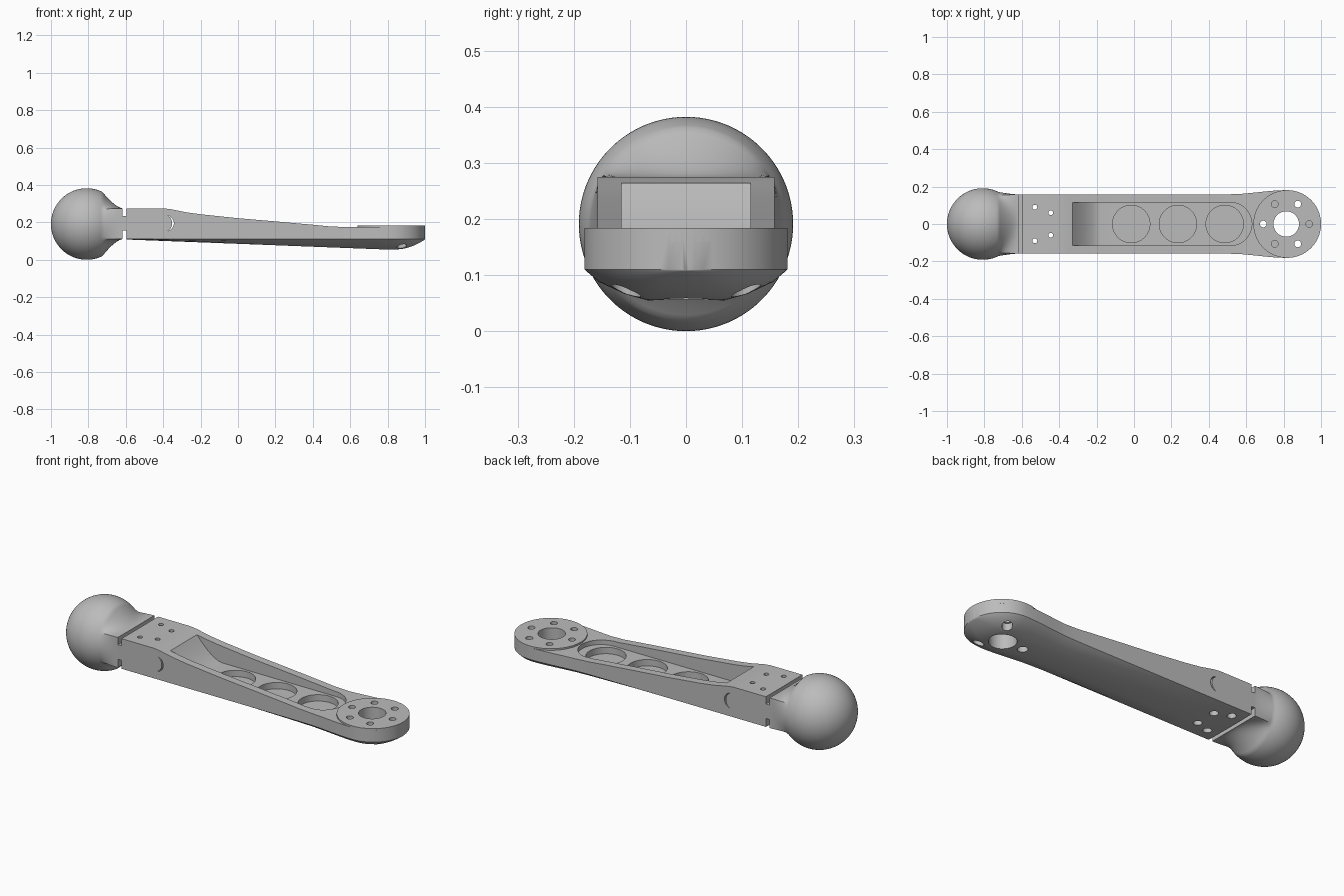
import bpy, bmesh
from math import sin, cos, pi, sqrt, atan2, radians

cube = bpy.data.objects.get("Cube")
if cube:
    bpy.data.objects.remove(cube, do_unlink=True)

grey = bpy.data.materials.new("matte_grey")
grey.use_nodes = True
COLOUR = (0.5, 0.5, 0.5, 1)
grey.diffuse_color = COLOUR
grey.node_tree.nodes["Principled BSDF"].inputs["Base Color"].default_value = COLOUR


def loft(name, rings):
    """Skin a list of closed rings and cap both ends."""
    bm = bmesh.new()
    loops = [[bm.verts.new(p) for p in ring] for ring in rings]
    n = len(loops[0])
    for a, b in zip(loops, loops[1:]):
        for i in range(n):
            j = (i + 1) % n
            bm.faces.new((a[i], a[j], b[j], b[i]))
    bm.faces.new(loops[0])
    bm.faces.new(loops[-1])
    bmesh.ops.recalc_face_normals(bm, faces=bm.faces)
    mesh = bpy.data.meshes.new(name)
    bm.to_mesh(mesh)
    bm.free()
    mesh.materials.append(grey)
    obj = bpy.data.objects.new(name, mesh)
    bpy.context.collection.objects.link(obj)
    return obj


def rod(name, x, y, r, z0, z1, n=32):
    ring = [(x + r * cos(2 * pi * i / n), y + r * sin(2 * pi * i / n)) for i in range(n)]
    return loft(name, [[(px, py, z) for px, py in ring] for z in (z0, z1)])


def extrude_y(name, profile, half):
    return loft(name, [[(x, y, z) for x, z in profile] for y in (-half, half)])


def select(obj):
    bpy.ops.object.select_all(action='DESELECT')
    obj.select_set(True)
    bpy.context.view_layer.objects.active = obj


def cut(targets, cutter):
    """Subtract the cutter from each target, then discard it."""
    cutter.hide_render = True
    for t in targets:
        mod = t.modifiers.new("cut", 'BOOLEAN')
        mod.operation, mod.solver, mod.object = 'DIFFERENCE', 'EXACT', cutter
        select(t)
        bpy.ops.object.modifier_apply(modifier=mod.name)
    bpy.data.objects.remove(cutter, do_unlink=True)


def ease(t):
    t = min(max(t, 0), 1)
    return t * t * (3 - 2 * t)


HEAD_X, HEAD_R = 0.819, 0.181
START, HALF_W, SIDE_Z = -0.595, 0.158, 0.11

# Arm body: cross-sections along x, with a belly that deepens towards the head
TOP = [(START, .275), (-.4, .275), (-.36, .27), (-.28, .254), (-.2, .243), (0, .222),
       (.2, .205), (.4, .187), (.48, .179), (.56, .175), (2, .175)]


def top_z(x):
    for (x0, z0), (x1, z1) in zip(TOP, TOP[1:]):
        if x <= x1:
            return z0 + (z1 - z0) * (x - x0) / (x1 - x0)


def section(x):
    if x < HEAD_X:
        w = HALF_W + (HEAD_R - HALF_W) * ease((x - .5) / (HEAD_X - .5))
    else:
        w = sqrt(HEAD_R ** 2 - (x - HEAD_X) ** 2)
    depth = .002 + .053 * min((x - START) / (.78 - START), 1)
    if x > .84:
        depth *= 1 - .97 * ((x - .84) / .16) ** 2
    half = [(1, 0), (.86, .4), (.6, .8), (.38, 1)]
    pts = [(w, top_z(x))] + [(w * f, SIDE_Z - depth * d) for f, d in half]
    return [(x, y, z) for y, z in pts] + [(x, -y, z) for y, z in reversed(pts)]


stations = [p[0] for p in TOP[:-1]] + [.56 + .037 * i for i in range(1, 7)]
stations += [HEAD_X + HEAD_R * sin(radians(a)) for a in range(0, 86, 5)]
stations.append(HEAD_X + HEAD_R * sin(radians(88)))
body = loft("arm_body", [section(x) for x in stations])

# Long pocket with a curved ramp at the deep end and a round far end
FLOOR, POCKET_W, END = .15, .115, .515
ramp = [(-.33 + .15 * i / 8, FLOOR + .115 * (1 - i / 8) ** 1.6) for i in range(9)]
pocket = [(-.33, .4)] + ramp + [(END, FLOOR), (END, .4)]
cut([body], extrude_y("pocket_cutter", pocket, POCKET_W))
cut([body], rod("pocket_end_cutter", END, 0, POCKET_W, FLOOR, .4, 64))
for x in (-.015, .235, .485):
    cut([body], rod("recess_cutter", x, 0, .1, .115, .4, 64))

# Crescent slits through the sides
arc = [radians(-75 + 150 * i / 16) for i in range(17)]
crescent = [(-.385 + .042 * cos(a), .195 + .042 * sin(a)) for a in arc]
crescent += [(-.385 + .033 * cos(a), .195 + .041 * sin(a)) for a in reversed(arc[1:-1])]
cut([body], extrude_y("slit_cutter", crescent, .3))

# Raised hub disc on the head
disc = rod("hub_disc", HEAD_X, 0, HEAD_R, .16, .184, 96)
head = [body, disc]
cut(head, rod("hub_hole_cutter", HEAD_X - .005, 0, .068, -.1, .4, 64))
for k in range(6):
    a = k * pi / 3
    x, y = HEAD_X - .005 + .123 * cos(a), .123 * sin(a)
    through = k % 2 == 1
    cut(head, rod("bolt_cutter", x, y, .018, -.1 if through else .14, .4))
    if through:
        cut([body], rod("bolt_sink_cutter", x, y, .026, -.1, .1))

# Screw holes near the ball end, widened underneath
for side in (-1, 1):
    for x, y in ((-.53, .09), (-.445, .06)):
        cut([body], rod("screw_cutter", x, side * y, .013, -.1, .4, 24))
        cut([body], rod("screw_sink_cutter", x, side * y, .022, -.1, .15, 24))

# Ball whose neck blends from a circle into the arm's rectangle
BALL_X, BALL_R, BALL_Z = -.809, .191, .191
NECK0, NECK1, HALF_H = -.725, -.618, .0825
corner = atan2(HALF_H, HALF_W)
knots = [-corner, corner, pi - corner, pi + corner, 2 * pi - corner]
angles = []
for i, (a0, a1) in enumerate(zip(knots, knots[1:])):
    n = 16 if i % 2 == 0 else 32
    angles += [a0 + (a1 - a0) * j / n for j in range(n)]


def ball_ring(x):
    r = sqrt(max(BALL_R ** 2 - (x - BALL_X) ** 2, 0))
    u = max((x - NECK0) / (NECK1 - NECK0), 0)
    t = 1 - (1 - u) ** 1.5
    if u > 0:
        r = sqrt(BALL_R ** 2 - (NECK0 - BALL_X) ** 2)
    ring = []
    for a in angles:
        c, s = cos(a), sin(a)
        box = min(HALF_W / max(abs(c), 1e-6), HALF_H / max(abs(s), 1e-6))
        d = r + (box - r) * t
        ring.append((x, d * c, BALL_Z + .0015 * t + d * s))
    return ring


limit = pi - atan2(sqrt(BALL_R ** 2 - (NECK0 - BALL_X) ** 2), NECK0 - BALL_X)
ball_x = [BALL_X - BALL_R * cos(.02 + (limit - .02) * i / 36) for i in range(37)]
neck_x = [NECK0 + (NECK1 - NECK0) * i / 14 for i in range(1, 15)]
ball = loft("ball_end", [ball_ring(x) for x in ball_x + neck_x])

# Web joining ball and arm between the upper and lower grooves
web = extrude_y("joining_web", [(-.63, .155), (-.58, .155), (-.58, .235), (-.63, .235)], .157)

for obj in (body, disc, ball, web):
    select(obj)
    bpy.ops.object.shade_smooth_by_angle(angle=radians(30))
